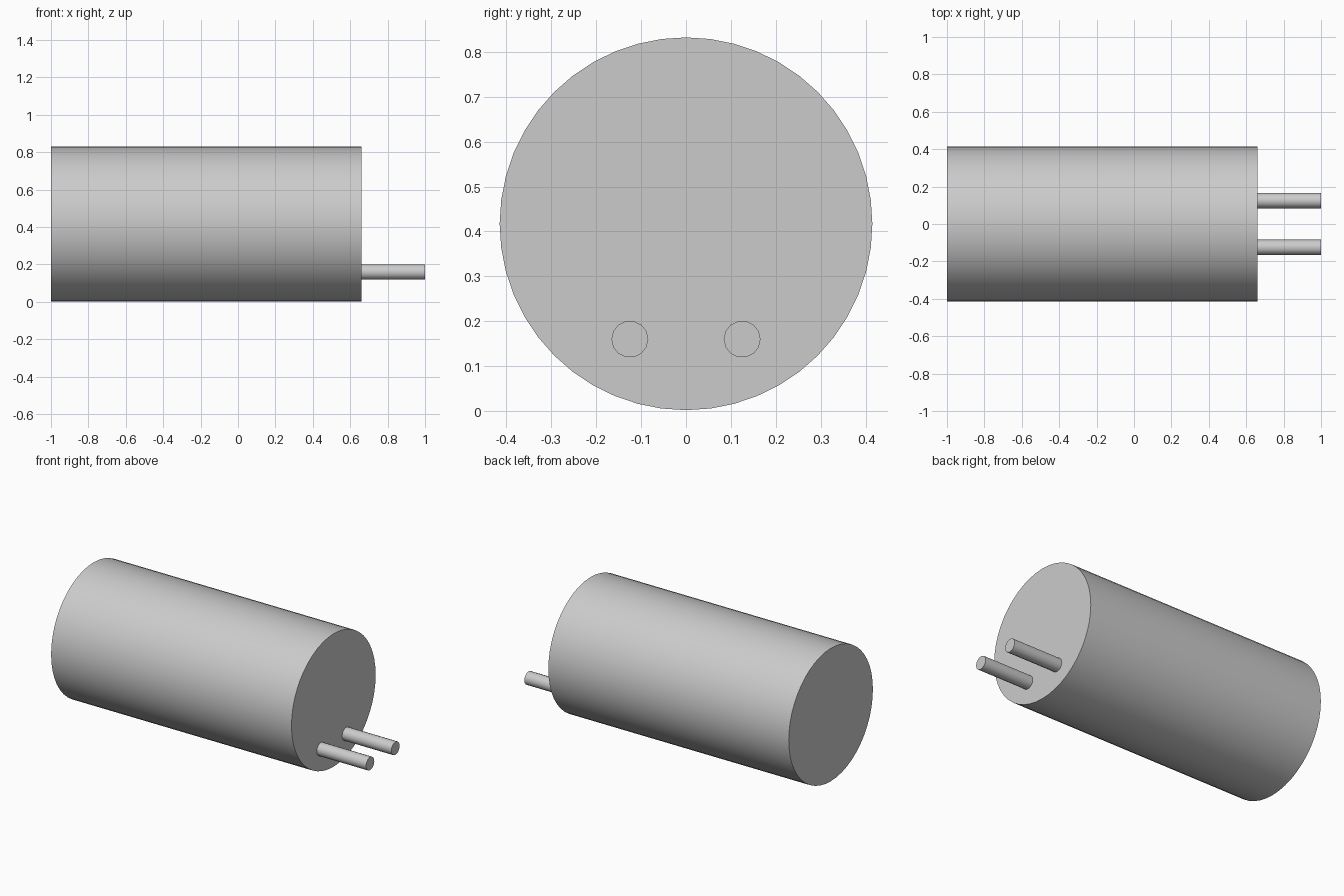
import bpy
from math import radians

cube = bpy.data.objects.get("Cube")
if cube:
    bpy.data.objects.remove(cube, do_unlink=True)

grey = bpy.data.materials.new("light_grey")
grey.use_nodes = True
colour = (0.6, 0.6, 0.6, 1)
grey.diffuse_color = colour
grey.node_tree.nodes["Principled BSDF"].inputs["Base Color"].default_value = colour


def rod(name, x0, x1, y, z, radius, sides):
    """Capped cylinder lying along x, smooth around and sharp at its ends."""
    bpy.ops.mesh.primitive_cylinder_add(
        vertices=sides, radius=radius, depth=x1 - x0,
        location=((x0 + x1) / 2, y, z), rotation=(0, radians(90), 0))
    part = bpy.context.object
    part.name = name
    part.data.materials.append(grey)
    bpy.ops.object.shade_smooth_by_angle(angle=radians(40))


# Main body
BODY_END = 0.66
RADIUS = 0.415
rod("body", -1, BODY_END, 0, RADIUS + 0.002, RADIUS, 48)

# Pair of pins seated on the end face
for side, y in (("left", 0.125), ("right", -0.125)):
    rod(side + "_pin", BODY_END, 1, y, 0.16, 0.041, 14)
